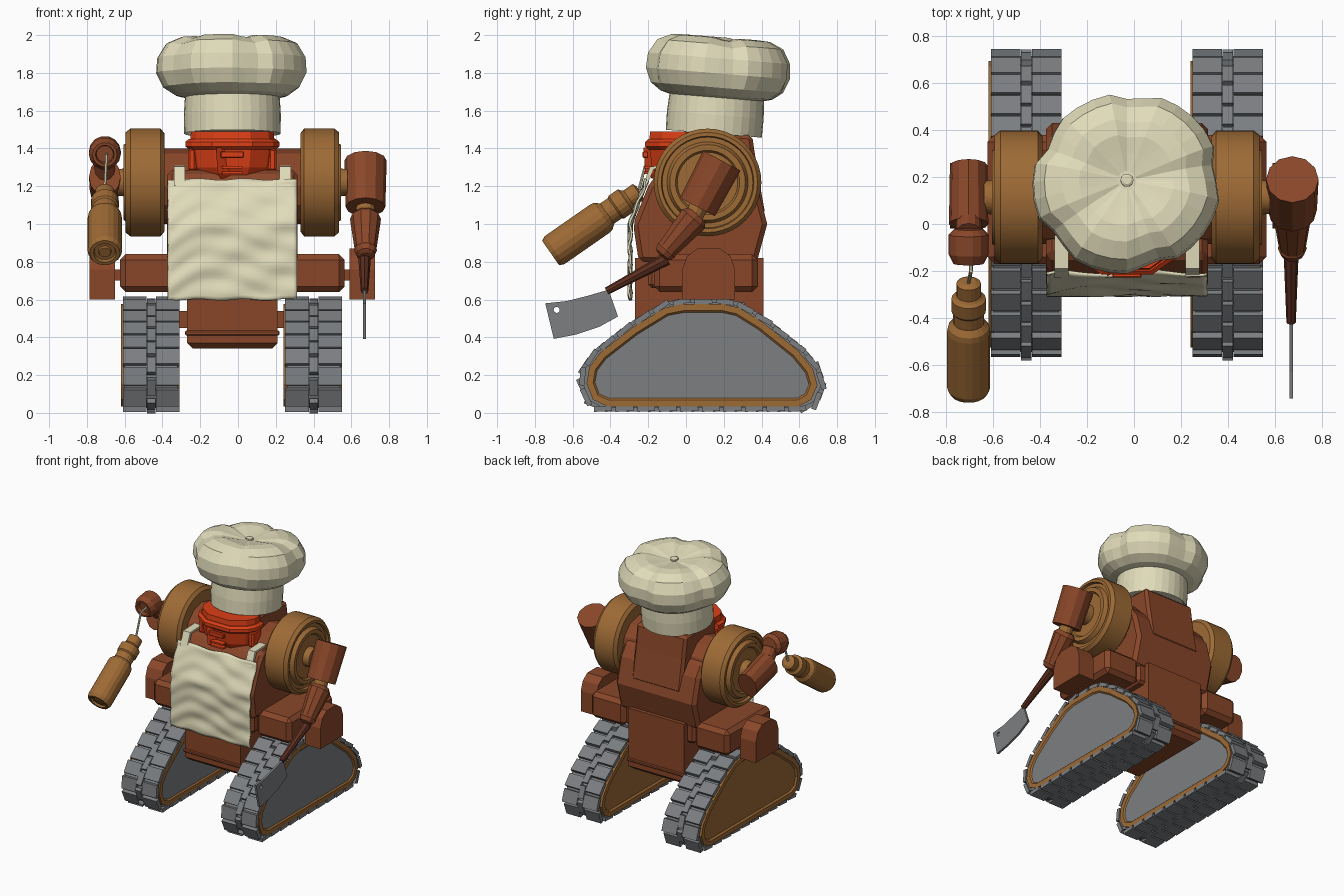
import bpy, bmesh, math
from mathutils import Vector, Matrix

if bpy.data.objects.get("Cube"):
    bpy.data.objects.remove(bpy.data.objects["Cube"])

CX = -0.03  # centre line of the body


def material(name, rgb):
    m = bpy.data.materials.new(name)
    m.use_nodes = True
    m.diffuse_color = (*rgb, 1)
    m.node_tree.nodes["Principled BSDF"].inputs["Base Color"].default_value = (*rgb, 1)
    return m


BROWN = material("rust brown", (0.25, 0.062, 0.022))
BRONZE = material("bronze", (0.34, 0.145, 0.036))
CREAM = material("cream cloth", (0.75, 0.71, 0.49))
RED = material("bright red", (0.72, 0.05, 0.008))
GREY = material("steel grey", (0.2, 0.21, 0.22))
DARK = material("dark brown", (0.11, 0.028, 0.014))


def finish(name, bm, mat, bevel=0, smooth=False):
    bmesh.ops.recalc_face_normals(bm, faces=bm.faces)
    me = bpy.data.meshes.new(name)
    bm.to_mesh(me)
    bm.free()
    me.materials.append(mat)
    ob = bpy.data.objects.new(name, me)
    bpy.context.collection.objects.link(ob)
    if bevel:
        mod = ob.modifiers.new("Bevel", 'BEVEL')
        mod.width, mod.segments = bevel, 1
    if smooth:
        bpy.ops.object.select_all(action='DESELECT')
        ob.select_set(True)
        bpy.context.view_layer.objects.active = ob
        bpy.ops.object.shade_smooth_by_angle(angle=math.radians(35))
    return ob


def add_box(bm, matrix, size):
    bmesh.ops.create_cube(bm, size=1, matrix=matrix @ Matrix.Diagonal((*size, 1)))


def box(name, lo, hi, mat, bevel=0):
    lo, hi = Vector(lo), Vector(hi)
    bm = bmesh.new()
    add_box(bm, Matrix.Translation((lo + hi) / 2), hi - lo)
    return finish(name, bm, mat, bevel)


def prism(name, outline, x0, x1, mat, bevel=0, inset=None):
    """Extrude a side outline of (y, z) points from x0 to x1."""
    bm = bmesh.new()
    f = bm.faces.new([bm.verts.new((x0, y, z)) for y, z in outline])
    ext = bmesh.ops.extrude_face_region(bm, geom=[f])
    bmesh.ops.translate(bm, verts=[v for v in ext["geom"] if isinstance(v, bmesh.types.BMVert)],
                        vec=(x1 - x0, 0, 0))
    bmesh.ops.recalc_face_normals(bm, faces=bm.faces)
    if inset:
        caps = [f for f in bm.faces if abs(f.normal.x) > 0.9]
        bmesh.ops.inset_individual(bm, faces=caps, thickness=inset)
        bmesh.ops.inset_individual(bm, faces=caps, thickness=0.012, depth=-0.012)
    return finish(name, bm, mat, bevel)


def hull(name, points, mat):
    bm = bmesh.new()
    bmesh.ops.convex_hull(bm, input=[bm.verts.new(p) for p in points])
    bmesh.ops.dissolve_limit(bm, angle_limit=0.02, verts=bm.verts, edges=bm.edges)
    return finish(name, bm, mat)


def lathe(name, profile, base, axis, mat, segs=24, shape=None, smooth=False, squash=1):
    """Spin (radius, height) points about an axis through base."""
    turn = Vector(axis).to_track_quat('Z', 'Y').to_matrix().to_4x4()
    m = Matrix.Translation(base) @ Matrix.Diagonal((squash, 1, 1, 1)) @ turn
    bm = bmesh.new()
    rings = []
    for r, h in profile:
        ring = []
        for i in range(segs):
            a = math.tau * i / segs
            rr, hh = shape(r, h, a) if shape else (r, h)
            ring.append(bm.verts.new(m @ Vector((rr * math.cos(a), rr * math.sin(a), hh))))
        rings.append(ring)
    for p, q in zip(rings, rings[1:]):
        for i in range(segs):
            j = (i + 1) % segs
            bm.faces.new((p[i], p[j], q[j], q[i]))
    bm.faces.new(rings[0])
    bm.faces.new(rings[-1])
    return finish(name, bm, mat, smooth=smooth)


def rod(name, a, b, r0, r1, mat, segs=12, squash=1):
    d = Vector(b) - Vector(a)
    return lathe(name, [(r0, 0), (r1, d.length)], a, d, mat, segs, squash=squash)


# Crawler tracks: bronze side panels, a grey belt and staggered pads
TRACK = [(-.44, .022), (.62, .022), (.69, .06), (.725, .14), (.70, .23), (.62, .33), (.42, .49),
         (.29, .57), (.2, .59), (-.02, .59), (-.12, .57), (-.3, .46), (-.48, .32), (-.54, .24),
         (-.555, .15), (-.52, .06)]


def along(t):
    pts = [Vector(p) for p in TRACK]
    segs = list(zip(pts, pts[1:] + pts[:1]))
    t = (t % 1) * sum((b - a).length for a, b in segs)
    for a, b in segs:
        n = (b - a).length
        if t <= n:
            return a.lerp(b, t / n), math.atan2(b.y - a.y, b.x - a.x)
        t -= n
    return pts[0], 0


def shrunk(k):
    return [(.08 + (y - .08) * k, .29 + (z - .29) * k) for y, z in TRACK]


PADS = 27
for side, label in ((1, "left"), (-1, "right")):
    c = CX + side * 0.43
    prism(label + "_track_panel", shrunk(0.955), c - 0.16, c + 0.15, BRONZE, inset=0.035)
    prism(label + "_track_belt", shrunk(0.985), c - 0.14, c + 0.14, GREY)
    bm = bmesh.new()
    for i in range(PADS):
        for x, w, shift in ((-0.0875, 0.125, 0), (0.0875, 0.125, 0), (0, 0.045, 0.5)):
            p, a = along((i + shift) / PADS)
            m = Matrix.Translation((c + x, p.x, p.y)) @ Matrix.Rotation(a + 0.06, 4, 'X')
            add_box(bm, m, (w, 0.095, 0.028))
    finish(label + "_track_pads", bm, GREY)

    # Hips, axles and rounded outer guards
    def span(a, b):
        return sorted((CX + side * a, CX + side * b))
    x0, x1 = span(0.2, 0.3)
    box(label + "_axle", (x0, 0, .45), (x1, .2, .54), BROWN)
    x0, x1 = span(0.3, 0.595)
    box(label + "_hip", (x0, -.17, .64), (x1, .38, .84), BROWN, 0.03)
    x0, x1 = span(0.59, 0.65)
    box(label + "_hip_pin", (x0, .06, .7), (x1, .18, .76), BROWN)
    x0, x1 = span(0.62, 0.755)
    arch = [(-.02, .6), (.26, .6), (.26, .76), (.235, .83), (.18, .87), (.06, .87), (.005, .83), (-.02, .76)]
    prism(label + "_hip_guard", arch, x0, x1, BROWN)

    # Drum shoulders with stepped outer rings
    drum = [(.26, 0), (.285, .02), (.285, .18), (.265, .205), (.245, .205), (.24, .185),
            (.215, .185), (.2, .215), (.17, .215), (.16, .2), (.075, .2), (.07, .25)]
    lathe(label + "_shoulder", drum, (CX + side * .36, .114, 1.22), (side, 0, 0), BRONZE, 40, smooth=True)
    rod(label + "_shoulder_core", (CX + side * .2, .114, 1.2), (CX + side * .37, .114, 1.2), .2, .2, BROWN)

    # Apron straps over the shoulders
    s = CX + side * 0.28
    strap = [(-.23, 1.2), (-.19, 1.305), (.1, 1.315), (.1, 1.3), (-.17, 1.29), (-.21, 1.2)]
    prism(label + "_apron_strap", strap, s - 0.03, s + 0.03, CREAM)

# Pelvis with belt ridge
levels = ((.34, .21, .9), (.37, .24, 1), (.82, .24, 1))
hull("pelvis", [(CX + sx * w, .07 + sy * .34 * k, z) for z, w, k in levels
                for sx in (-1, 1) for sy in (-1, 1)], BROWN)
box("pelvis_ridge", (CX - .25, -.28, .41), (CX + .25, .42, .435), BROWN, 0.006)
box("waist", (CX - .3, -.2, .66), (CX + .3, .37, .85), BROWN, 0.02)

# Torso and the raised collar behind the head
torso = [(-.25, .8), (-.28, 1.0), (-.2, 1.2), (-.14, 1.285), (.31, 1.285), (.38, 1.19), (.43, 1.0), (.37, .78)]
prism("torso", torso, CX - .345, CX + .345, BROWN, 0.025)
collar = [(-.07, 1.2), (-.07, 1.49), (.35, 1.47), (.375, 1.3), (.42, 1.05), (0, 1.05)]
prism("collar", collar, CX - .215, CX + .215, BROWN, 0.02)

# Head: angular face, brow band and framed mouth piece
FACE = [(-.23, 0), (-.23, -.07), (-.2, -.13), (-.1, -.2), (.1, -.2), (.2, -.13), (.23, -.07), (.23, 0)]


def face_part(name, rows):
    hull(name, [(CX + x * k, y * k, z) for z, k in rows for x, y in FACE], RED)


face_part("head", ((1.235, .72), (1.3, .9), (1.42, .98), (1.49, .95)))
face_part("brow", ((1.395, 1.0), (1.41, 1.08), (1.435, 1.08), (1.45, 1.0)))
hull("mouth_piece", [(CX + sx * w, y, z) for z, w, y in ((1.24, .06, -.18), (1.27, .08, -.215), (1.405, .085, -.225))
                     for sx in (-1, 1) for y in (y, -.1)], RED)
box("visor_slot", (CX - .062, -.229, 1.35), (CX + .062, -.2, 1.385), RED, 0.005)
for i, z in enumerate((1.265, 1.295)):
    box(f"mouth_bar_{i + 1}", (CX - .055, -.222, z), (CX + .055, -.18, z + .012), RED)
for side, label in ((1, "left"), (-1, "right")):
    x0, x1 = sorted((CX + side * .19, CX + side * .235))
    box(label + "_cheek", (x0, -.11, 1.28), (x1, 0, 1.4), RED, 0.012)

# Hat: straight band and a lobed puff, tilted back
TILT = Vector((0, 0.082, 1))
HAT = Vector((CX, .147, 1.478))


def lobes(r, h, a):
    groove = max(0, math.cos(5 * (a - 2.0) + 0.6 * math.sin(a))) ** 3
    k = min(1, max(0, (h - .19) * 12)) * min(1, r / .2)
    return r * (1 - .09 * groove * k) * (1 + .025 * k * math.sin(2 * a + 1)), h - .018 * groove * k * (h > .4)


lathe("hat_band", [(.235, .02), (.255, 0), (.257, .1), (.25, .21)], HAT, TILT, CREAM, 32)
puff = [(.24, .19), (.3, .205), (.36, .245), (.395, .32), (.39, .4), (.345, .475), (.27, .508),
        (.2, .512), (.12, .495), (.04, .48)]
lathe("hat_puff", puff, HAT, TILT, CREAM, 32, lobes)
lathe("hat_button", [(.028, .47), (.028, .492), (.018, .498)], HAT, TILT, CREAM, 10)

# Apron: wrinkled cloth sheet
bm = bmesh.new()
N = 32
grid = []
for j in range(N + 1):
    v = j / N
    z = 0.6 + 0.635 * v
    y = -.296 + max(0, z - 1.0) * .37
    row = []
    for i in range(N + 1):
        u = 2 * i / N - 1
        fold = math.sin(34 * v + 5 * u * u + 2 * math.sin(3 * u)) * .5 + math.sin(19 * v - 6 * u) * .5
        row.append(bm.verts.new((CX + .342 * u, y - .009 * fold, z + .004 * math.sin(9 * u))))
    grid.append(row)
for p, q in zip(grid, grid[1:]):
    for i in range(N):
        bm.faces.new((p[i], p[i + 1], q[i + 1], q[i]))
apron = finish("apron", bm, CREAM, smooth=True)
solid = apron.modifiers.new("Thickness", 'SOLIDIFY')
solid.thickness, solid.offset = 0.012, 0

# Left arm with the cleaver
rod("left_upper_arm", (.675, .19, 1.335), (.675, .06, 1.09), .112, .105, BROWN)
rod("left_elbow", (.675, .07, 1.1), (.675, .03, 1.02), .05, .05, BRONZE)
d = Vector((0, -.19, -.22))
lathe("left_forearm", [(.06, 0), (.082, .03), (.078, .07), (.058, .24), (.062, .25), (.05, .28), (.03, .29)],
      (.675, .06, 1.05), d, BROWN, 10)
rod("cleaver_handle", (.67, -.1, .815), (.67, -.42, .645), .033, .02, DARK, 8, squash=1)
edge = [(-.745, .58), (-.7, .392), (-.58, .415), (-.46, .455), (-.36, .51), (-.41, .652), (-.52, .62), (-.63, .592)]
blade = prism("cleaver_blade", edge, .662, .678, GREY)
cutter = rod("blade_hole_cutter", (.6, -.685, .545), (.74, -.685, .545), .016, .016, GREY)
cutter.hide_render = True
cut = blade.modifiers.new("Hole", 'BOOLEAN')
cut.operation, cut.object = 'DIFFERENCE', cutter
bpy.context.view_layer.objects.active = blade
bpy.ops.object.modifier_apply(modifier="Hole")
bpy.data.objects.remove(cutter)

# Right arm with a cord and the hanging grinder
AX = -.705
rod("right_upper_arm", (AX, .25, 1.18), (AX, .0, 1.25), .1, .105, BROWN, squash=.8)
lathe("right_wrist", [(.06, 0), (.085, .025), (.085, .11), (.065, .15), (.05, .15), (.045, .12)],
      (AX, -.02, 1.385), (0, -1, -.12), BROWN, 14)
rod("right_elbow", (AX, .05, 1.25), (AX, -.04, 1.36), .055, .055, BROWN)
rod("cord_upper", (AX + .01, -.13, 1.37), (AX + .01, -.2, 1.36), .008, .008, CREAM, 6)
rod("cord_lower", (AX + .01, -.2, 1.365), (AX, -.25, 1.18), .008, .008, CREAM, 6)
grinder = [(.03, 0), (.052, .01), (.052, .07), (.06, .08), (.074, .09), (.074, .15), (.066, .16), (.066, .21),
           (.088, .235), (.092, .26), (.092, .55), (.08, .575), (.06, .575), (.055, .56), (.035, .56), (.03, .57)]
lathe("grinder", grinder, (AX, -.245, 1.175), (0, -.82, -.57), BRONZE, 18)
